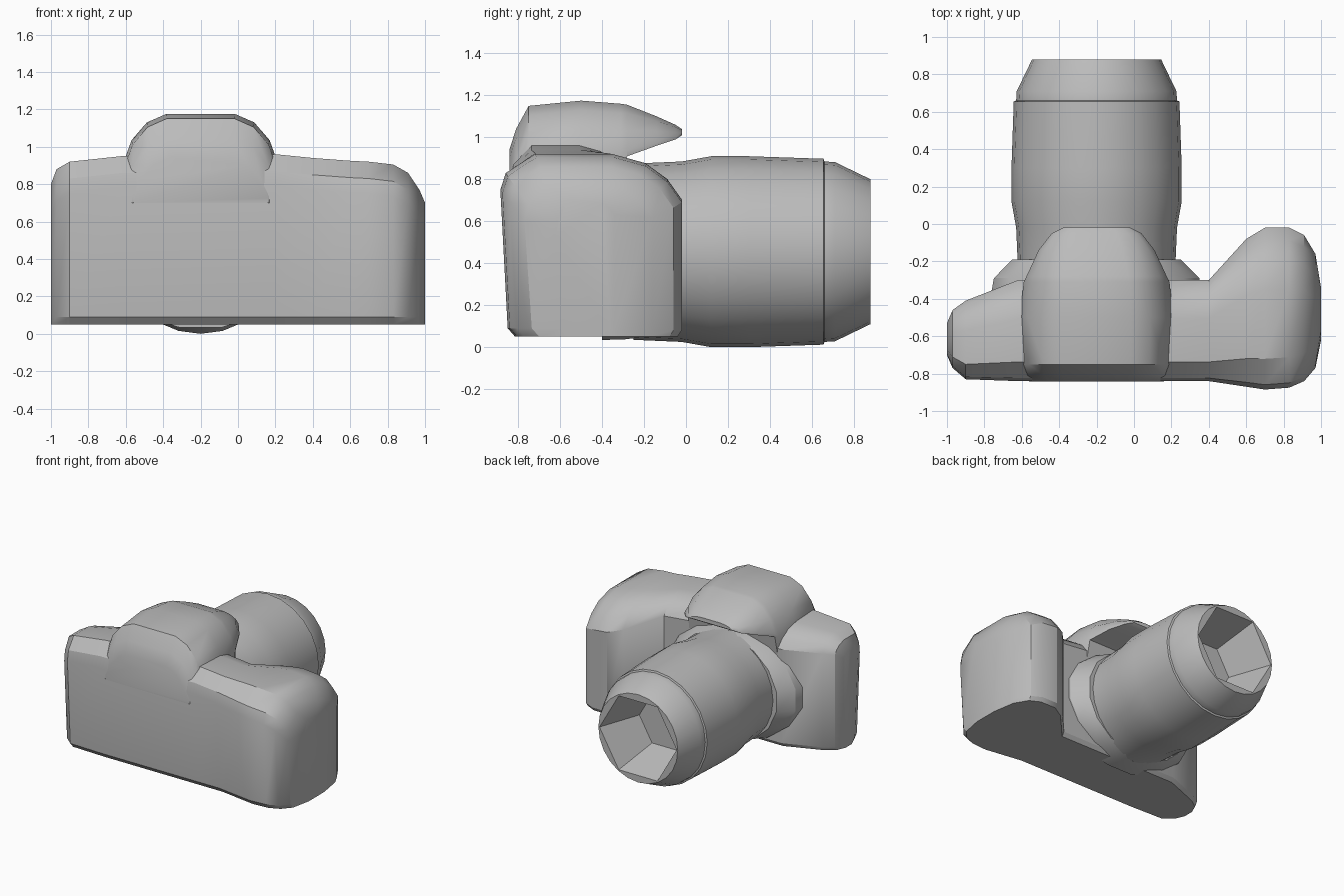
import bpy, math

old = bpy.data.objects.get("Cube")
if old:
    bpy.data.objects.remove(old, do_unlink=True)

grey = bpy.data.materials.new("plain grey")
grey.use_nodes = True
COLOUR = (0.5, 0.5, 0.5, 1)
grey.diffuse_color = COLOUR
grey.node_tree.nodes["Principled BSDF"].inputs["Base Color"].default_value = COLOUR


def loft(name, rings, angle=30):
    """Skin a list of equally long point rings and cap both ends."""
    n = len(rings[0])
    verts = [p for ring in rings for p in ring]
    faces = [tuple(range(n)), tuple(range(len(verts) - n, len(verts)))]
    for r in range(len(rings) - 1):
        for i in range(n):
            a, b = r * n + i, r * n + (i + 1) % n
            faces.append((a, b, b + n, a + n))
    mesh = bpy.data.meshes.new(name)
    mesh.from_pydata(verts, [], faces)
    mesh.materials.append(grey)
    obj = bpy.data.objects.new(name, mesh)
    bpy.context.collection.objects.link(obj)
    bpy.ops.object.select_all(action="DESELECT")
    obj.select_set(True)
    bpy.context.view_layer.objects.active = obj
    bpy.ops.object.mode_set(mode="EDIT")
    bpy.ops.mesh.select_all(action="SELECT")
    bpy.ops.mesh.normals_make_consistent(inside=False)
    bpy.ops.object.mode_set(mode="OBJECT")
    bpy.ops.object.shade_smooth_by_angle(angle=math.radians(angle))
    return obj


# Body and hand grip: side profiles lofted from right to left
def body_ring(x, back, front, top):
    depth = front - back
    drop = 0.25 * depth
    low = 0.05
    pts = [(back + 0.07, low), (back + 0.035, low + 0.04), (back, top - 0.17),
           (back + 0.03 * depth, top - 0.09), (back + 0.19 * depth, top),
           (back + 0.62 * depth, top), (front - 0.2 * depth, top - 0.2 * drop),
           (front - 0.08 * depth, top - 0.55 * drop), (front, top - drop),
           (front, low + 0.03), (front - 0.02, low)]
    return [(x, y, z) for y, z in pts]


BODY = [(-1.0, -0.70, -0.53, 0.80), (-0.97, -0.77, -0.46, 0.88),
        (-0.9, -0.83, -0.41, 0.92), (-0.62, -0.84, -0.30, 0.95),
        (0.2, -0.84, -0.30, 0.96), (0.4, -0.84, -0.30, 0.94),
        (0.6, -0.87, -0.08, 0.925), (0.7, -0.885, -0.02, 0.92),
        (0.83, -0.875, -0.02, 0.905), (0.91, -0.84, -0.06, 0.86),
        (0.97, -0.77, -0.16, 0.77), (1.0, -0.62, -0.34, 0.70)]
loft("camera_body", [body_ring(*s) for s in BODY])

# Viewfinder hump with its overhanging nose: cross-sections lofted back to front
CX = -0.2


def hump_ring(y, half, bottom, top):
    rise = min(0.28, top - bottom)
    side = [(1, bottom), (1, top - 0.9 * rise), (0.9, top - 0.5 * rise),
            (0.7, top - 0.16 * rise), (0.45, top)]
    right = [(CX + half * k, y, z) for k, z in side]
    left = [(CX - half * k, y, z) for k, z in reversed(side)]
    return right + left


HUMP = [(-0.842, 0.36, 0.7, 0.94), (-0.81, 0.40, 0.7, 1.04),
        (-0.75, 0.405, 0.7, 1.15), (-0.5, 0.41, 0.7, 1.175),
        (-0.31, 0.39, 0.7, 1.16), (-0.28, 0.375, 0.91, 1.155),
        (-0.14, 0.31, 0.96, 1.10), (-0.05, 0.24, 0.99, 1.06),
        (-0.02, 0.18, 1.01, 1.04)]
loft("viewfinder_hump", [hump_ring(*s) for s in HUMP], 35)

# Lens parts: rings around a front-to-back axis
LENS_Z = 0.455


def ring(y, radius, sides, flat=0, squash=1.0, turn=0.0):
    """Circle of points, optionally pressed onto a polygon of 'flat' sides."""
    out = []
    for i in range(sides):
        a = 2 * math.pi * i / sides
        r = radius
        if flat:
            step = 2 * math.pi / flat
            r *= math.cos(step / 2) / math.cos(a % step - step / 2)
        out.append((CX + r * math.cos(a + turn), y,
                    LENS_Z + squash * r * math.sin(a + turn)))
    return out


# Mounting collar between body and lens
loft("lens_mount", [ring(-0.4, 0.58, 16, 0, 0.74, math.pi / 16),
                    ring(-0.29, 0.56, 16, 0, 0.76, math.pi / 16),
                    ring(-0.19, 0.46, 16, 0, 0.9, math.pi / 16)])

# Barrel with a small step at the front ring and a six-sided recess
BARREL = [(-0.25, 0.42), (-0.02, 0.43), (0.12, 0.455), (0.3, 0.455),
          (0.655, 0.443), (0.66, 0.43), (0.71, 0.427), (0.88, 0.345)]
RECESS = [(0.88, 0.335), (0.55, 0.22)]
loft("lens_barrel", [ring(y, r, 24) for y, r in BARREL] +
     [ring(y, r, 24, 6) for y, r in RECESS])
